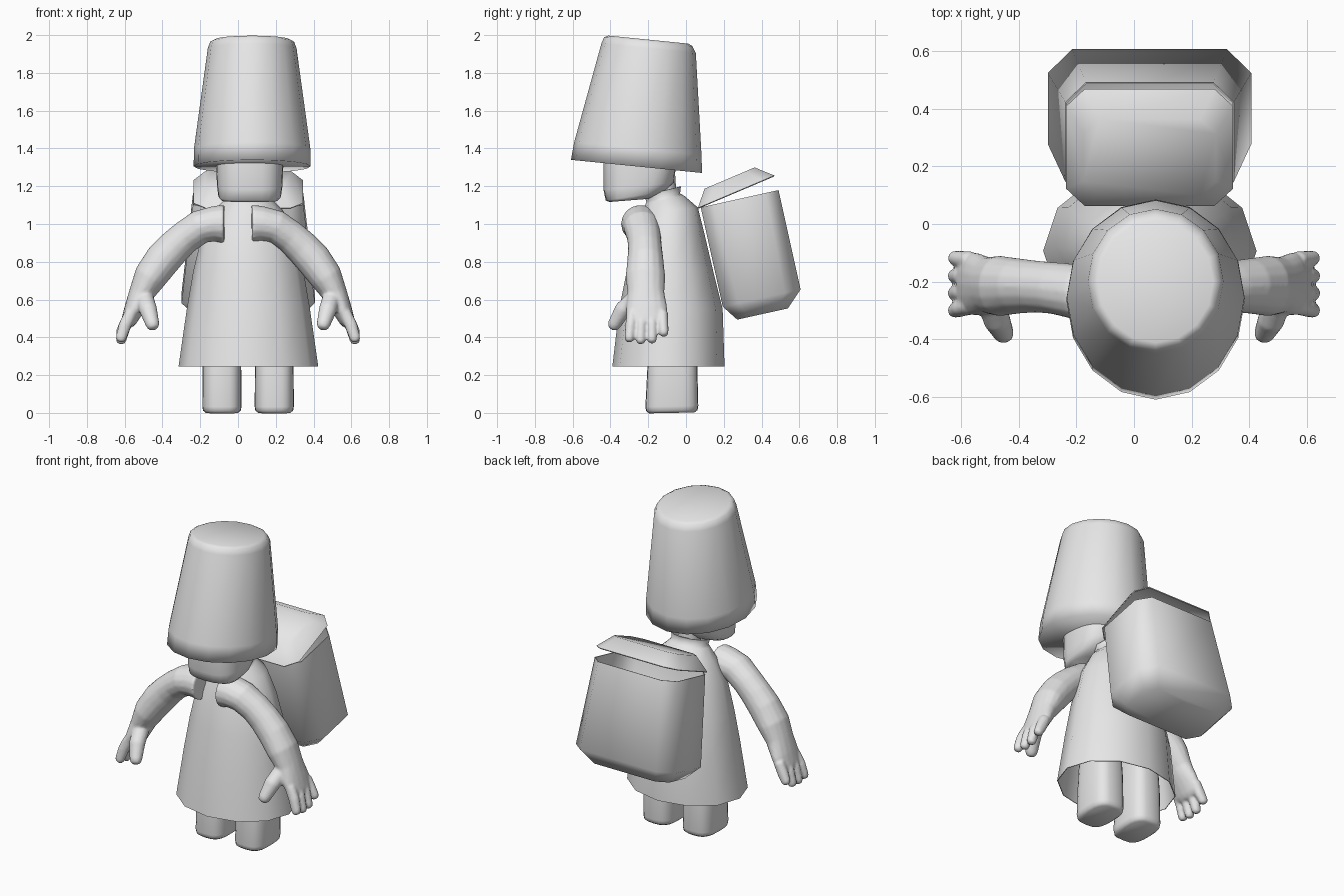
import bpy, bmesh, math
from mathutils import Vector

if "Cube" in bpy.data.objects:
    bpy.data.objects.remove(bpy.data.objects["Cube"])

grey = bpy.data.materials.new("plain_grey")
grey.diffuse_color = (0.8, 0.8, 0.8, 1)
grey.use_nodes = True
grey.node_tree.nodes["Principled BSDF"].inputs["Base Color"].default_value = grey.diffuse_color


def loft(bm, rings, bottom=True, top=True):
    """Skin a stack of equal-length point rings."""
    vs = [[bm.verts.new(p) for p in r] for r in rings]
    n = len(vs[0])
    for a, b in zip(vs, vs[1:]):
        for j in range(n):
            k = (j + 1) % n
            bm.faces.new((a[j], a[k], b[k], b[j]))
    if bottom:
        bm.faces.new(vs[0][::-1])
    if top:
        bm.faces.new(vs[-1])


def finish(name, bm, shell=0, remesh=0, angle=40):
    bmesh.ops.recalc_face_normals(bm, faces=bm.faces)
    me = bpy.data.meshes.new(name)
    bm.to_mesh(me)
    bm.free()
    me.materials.append(grey)
    ob = bpy.data.objects.new(name, me)
    bpy.context.collection.objects.link(ob)
    bpy.ops.object.select_all(action='DESELECT')
    ob.select_set(True)
    bpy.context.view_layer.objects.active = ob
    if shell:
        m = ob.modifiers.new("shell", 'SOLIDIFY')
        m.thickness, m.offset = shell, -1
    if remesh:
        m = ob.modifiers.new("merge", 'REMESH')
        m.mode, m.voxel_size = 'VOXEL', remesh
        m = ob.modifiers.new("soften", 'SMOOTH')
        m.factor, m.iterations = 0.5, 6
    for m in list(ob.modifiers):
        bpy.ops.object.modifier_apply(modifier=m.name)
    bpy.ops.object.shade_smooth_by_angle(angle=math.radians(angle))
    return ob


def oval(cx, z, cy, rx, ry, slope=0, n=16, e=2):
    """Horizontal (super)ellipse ring, tilted along y by slope."""
    pts = []
    for i in range(n):
        t = 2 * math.pi * i / n
        c, s = math.cos(t), math.sin(t)
        x = rx * math.copysign(abs(c) ** (2 / e), c)
        y = ry * math.copysign(abs(s) ** (2 / e), s)
        pts.append((cx + x, cy + y, z + slope * y))
    return pts


def stack(name, cx, rows, n=16, e=2, bottom=True, top=True, shell=0, angle=40):
    bm = bmesh.new()
    loft(bm, [oval(cx, *r, n=n, e=e) for r in rows], bottom, top)
    return finish(name, bm, shell, angle=angle)


# Bucket hat
stack("bucket_hat", 0.075, [
    (1.305, -.262, .310, .347, -.1), (1.40, -.255, .308, .337, -.1),
    (1.93, -.198, .235, .25, -.1), (1.965, -.2, .222, .234, -.1),
    (1.976, -.2, .200, .212, -.1)], angle=100)

# Head and neck
stack("head", 0.062, [
    (1.125, -.30, .15, .105, .08), (1.148, -.27, .166, .155, .15),
    (1.20, -.25, .173, .187, .1), (1.33, -.245, .179, .192, -.1),
    (1.60, -.23, .17, .18, -.1), (1.68, -.23, .12, .13, -.1)], n=24, e=2.8, angle=80)
stack("neck", 0.06, [(1.0, -.11, .065, .07), (1.3, -.13, .065, .07)])

# Robe with collar, open at the hem
stack("robe", 0.055, [
    (.245, -.093, .366, .293), (.55, -.08, .322, .27), (.75, -.085, .288, .225),
    (.95, -.09, .24, .183), (1.07, -.085, .18, .145, .1),
    (1.125, -.11, .125, .1, .2), (1.138, -.12, .11, .085, .25),
    (1.175, -.125, .115, .094, .25)],
    n=12, bottom=False, top=False, shell=.004, angle=70)

# Legs
for name, cx in (("left_leg", -.085), ("right_leg", .192)):
    stack(name, cx, [
        (0, -.075, .085, .12, .02), (.012, -.075, .10, .136, .02),
        (.035, -.075, .104, .14, .02), (.25, -.072, .102, .132),
        (.48, -.072, .09, .12)], n=24, e=3, angle=80)


# Arms with hands
def tube(bm, pts, side, n=16):
    """Skin (x, y, z, radius, y radius) points; mirrored when side is -1."""
    pos = [Vector(p[:3]) for p in pts]
    rings = []
    for i, p in enumerate(pts):
        t = (pos[min(i + 1, len(pos) - 1)] - pos[max(i - 1, 0)]).normalized()
        u = Vector((0, 1, 0)).cross(t).normalized()
        v = t.cross(u)
        steps = [(0, 1)]
        if i == len(pts) - 1:
            steps += [(.55, .8), (.8, .4)]
        for ahead, scale in steps:
            c = pos[i] + t * ahead * min(p[3:])
            ring = []
            for k in range(n):
                a = 2 * math.pi * k / n
                q = c + (u * math.cos(a) * p[3] + v * math.sin(a) * p[4]) * scale
                ring.append((q.x * side, q.y, q.z))
            rings.append(ring)
    loft(bm, rings)


arm = [(.072, -.24, 1.0, .103, .105), (.13, -.238, 1.0, .094, .102),
       (.20, -.235, .985, .09, .096), (.28, -.222, .93, .088, .09),
       (.34, -.217, .875, .092, .09), (.40, -.215, .81, .095, .096),
       (.465, -.215, .72, .088, .105), (.51, -.212, .635, .068, .098),
       (.55, -.208, .55, .053, .11), (.577, -.207, .49, .042, .106)]
thumb = [(.50, -.25, .62, .05, .05), (.475, -.335, .545, .048, .046),
         (.452, -.38, .468, .037, .036)]
fingers = [(-.285, -.30, .395), (-.235, -.24, .385), (-.18, -.18, .39), (-.125, -.118, .425)]
for name, side in (("left_arm", -1), ("right_arm", 1)):
    bm = bmesh.new()
    tube(bm, arm, side)
    tube(bm, thumb, side, 12)
    for y0, y1, tip in fingers:
        tube(bm, [(.565, y0, .53, .034, .03), (.598, (y0 + y1) / 2, .465, .034, .029),
                  (.62, y1, tip, .029, .026)], side, 12)
    finish(name, bm, remesh=.008, angle=60)


# Backpack basket and lid: chamfered rectangles in a tilted frame
def frame_ring(origin, tilt, v, u0, u1, hx, ch):
    c, s = math.cos(math.radians(tilt)), math.sin(math.radians(tilt))
    oy, oz = origin
    flat = [(-hx + ch, u0), (hx - ch, u0), (hx, u0 + ch), (hx, u1 - ch),
            (hx - ch, u1), (-hx + ch, u1), (-hx, u1 - ch), (-hx, u0 + ch)]
    return [(.054 + x, oy + u * c - v * s, oz + u * s + v * c) for x, u in flat]


def chamfered_box(name, origin, tilt, rows, bottom, top, shell):
    bm = bmesh.new()
    loft(bm, [frame_ring(origin, tilt, *r) for r in rows], bottom, top)
    return finish(name, bm, shell, angle=70)


chamfered_box("backpack_basket", (.078, 1.088), 12.5, [
    (-.622, .06, .335, .275, .06), (-.538, 0, .422, .353, .085),
    (0, 0, .422, .292, .07)], True, False, .005)
chamfered_box("backpack_lid", (.063, 1.085), 23, [
    (0, 0, .44, .29, .065), (.08, .072, .36, .23, .055)], False, True, .006)
